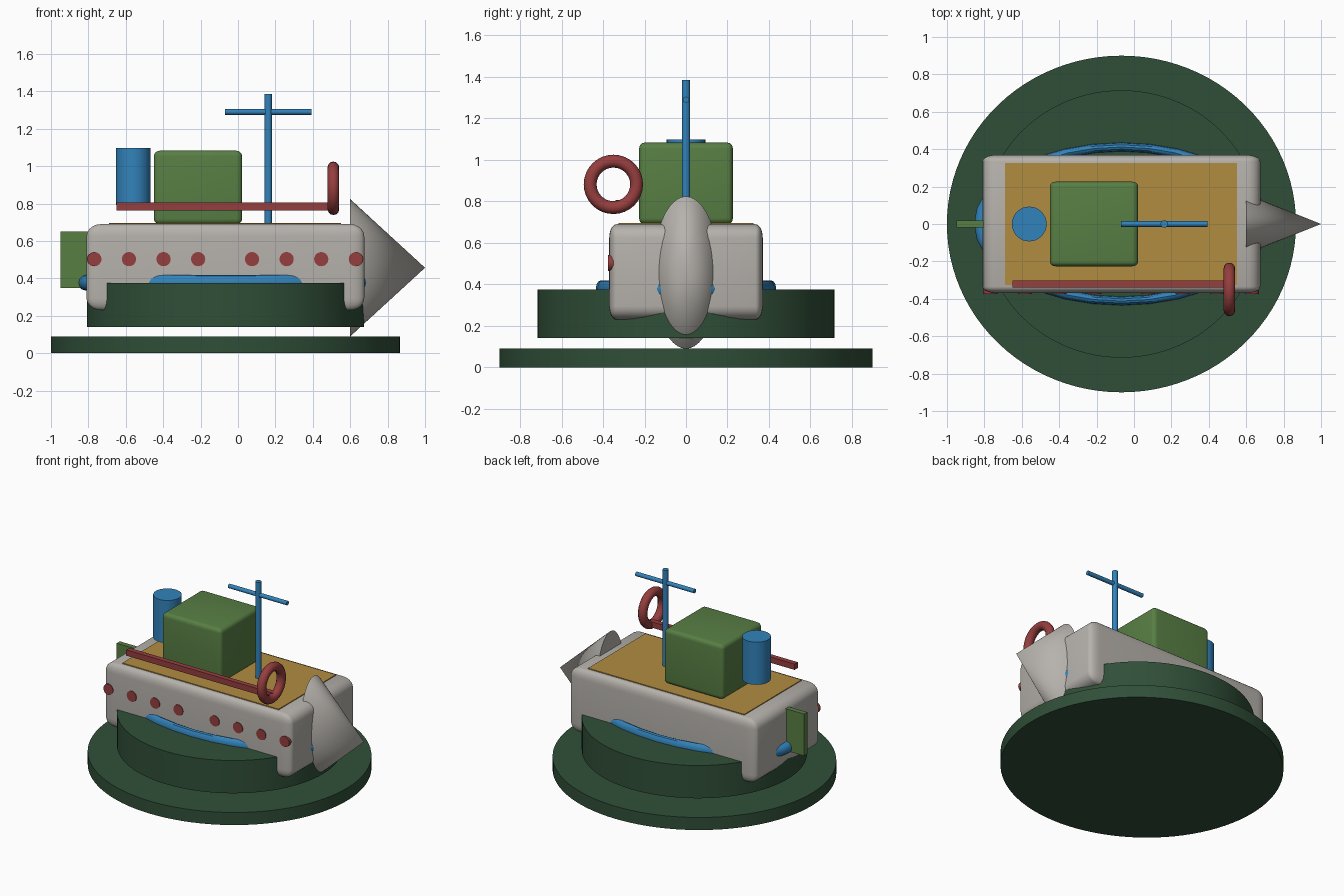
import bpy, bmesh, math
from mathutils import Matrix, Vector

if "Cube" in bpy.data.objects:
    bpy.data.objects.remove(bpy.data.objects["Cube"])


def mat(name, r, g, b):
    lin = [((c / 255 + 0.055) / 1.055) ** 2.4 for c in (r, g, b)]
    m = bpy.data.materials.new(name)
    m.diffuse_color = (*lin, 1)
    m.use_nodes = True
    m.node_tree.nodes["Principled BSDF"].inputs["Base Color"].default_value = m.diffuse_color
    return m


HULL = mat("warm_grey", 182, 178, 172)
DECK = mat("ochre", 176, 140, 64)
GREEN = mat("leaf_green", 88, 127, 68)
SEA = mat("dark_green", 48, 79, 56)
BLUE = mat("blue", 50, 131, 187)
RED = mat("red", 150, 62, 62)


def finish(bm, name, material, smooth=True):
    bmesh.ops.recalc_face_normals(bm, faces=bm.faces)
    me = bpy.data.meshes.new(name)
    bm.to_mesh(me)
    bm.free()
    ob = bpy.data.objects.new(name, me)
    bpy.context.collection.objects.link(ob)
    me.materials.append(material)
    if smooth:
        bpy.ops.object.select_all(action='DESELECT')
        ob.select_set(True)
        bpy.context.view_layer.objects.active = ob
        bpy.ops.object.shade_smooth_by_angle(angle=math.radians(35))
    return ob


def box(name, lo, hi, material, bevel=None):
    """Box between two corners; bevel gives the corner radius along each axis."""
    lo, hi = Vector(lo), Vector(hi)
    size = hi - lo
    bm = bmesh.new()
    bmesh.ops.create_cube(bm, size=1)
    s = Vector(bevel) if bevel else Vector((1, 1, 1))
    bmesh.ops.scale(bm, verts=bm.verts, vec=[size[i] / s[i] for i in range(3)])
    if bevel:
        bmesh.ops.bevel(bm, geom=bm.edges[:], offset=1, segments=5,
                        profile=0.5, affect='EDGES')
    bmesh.ops.scale(bm, verts=bm.verts, vec=s)
    bmesh.ops.translate(bm, verts=bm.verts, vec=(lo + hi) / 2)
    return finish(bm, name, material, bool(bevel))


def cone(name, centre, length, material, r1, r2=None, axis='Z', scale=(1, 1, 1), seg=32):
    """Cylinder or cone along an axis, stretched about its centre."""
    bm = bmesh.new()
    rot = {'Z': Matrix(), 'X': Matrix.Rotation(math.pi / 2, 4, 'Y'),
           'Y': Matrix.Rotation(math.pi / 2, 4, 'X')}[axis]
    bmesh.ops.create_cone(bm, cap_ends=True, segments=seg, radius1=r1,
                          radius2=r1 if r2 is None else r2, depth=length, matrix=rot)
    bmesh.ops.scale(bm, verts=bm.verts, vec=scale)
    bmesh.ops.translate(bm, verts=bm.verts, vec=centre)
    return finish(bm, name, material)


def ring(name, centre, major, minor, material, axis='Z', scale=(1, 1, 1), seg=32, sides=12):
    bm = bmesh.new()
    rows = []
    for i in range(seg):
        a = 2 * math.pi * i / seg
        row = []
        for j in range(sides):
            b = 2 * math.pi * j / sides
            r = major + minor * math.cos(b)
            row.append(bm.verts.new((r * math.cos(a), r * math.sin(a), minor * math.sin(b))))
        rows.append(row)
    for i in range(seg):
        n = rows[(i + 1) % seg]
        for j in range(sides):
            k = (j + 1) % sides
            bm.faces.new((rows[i][j], n[j], n[k], rows[i][k]))
    if axis == 'X':
        bmesh.ops.rotate(bm, verts=bm.verts, matrix=Matrix.Rotation(math.pi / 2, 3, 'Y'))
    bmesh.ops.scale(bm, verts=bm.verts, vec=scale)
    bmesh.ops.translate(bm, verts=bm.verts, vec=centre)
    return finish(bm, name, material)


CX = -0.067  # middle of the hull and stand

# Stand
cone("base_disc", (CX, 0, 0.045), 0.09, SEA, 0.9, scale=(1.037, 1, 1), seg=96)
cone("water_disc", (CX, 0, 0.258), 0.235, SEA, 0.715, scale=(1.037, 1, 1), seg=96)

# Hull, deck, bow and waterline ring
box("hull", (-0.81, -0.37, 0.23), (0.675, 0.37, 0.69), HULL, (0.075, 0.035, 0.065))
box("deck", (-0.69, -0.325, 0.67), (0.55, 0.325, 0.696), DECK)
cone("bow", (0.8, 0, 0.457), 0.4, HULL, 0.367, 0, axis='X', scale=(1, 0.436, 1), seg=48)
ring("waterline_ring", (CX, 0, 0.377), 0.746, 0.042, BLUE, scale=(1, 0.552, 1))
box("rudder", (-0.95, -0.018, 0.35), (-0.79, 0.018, 0.65), GREEN)

# Cabin, funnel and mast
box("cabin", (-0.45, -0.226, 0.69), (0.022, 0.226, 1.083), GREEN, (0.032, 0.025, 0.03))
cone("funnel", (-0.56, 0, 0.945), 0.305, BLUE, 0.093)
cone("mast", (0.162, 0, 1.03), 0.71, BLUE, 0.02, seg=16)
cone("mast_crossbar", (0.162, 0, 1.29), 0.464, BLUE, 0.015, axis='X', seg=16)

# Railing and life ring
box("side_rail", (-0.65, -0.339, 0.764), (0.51, -0.303, 0.806), RED)
ring("life_ring", (0.51, -0.35, 0.882), 0.112, 0.031, RED, axis='X')

# Portholes along the front side, in two groups of four
for start in (-0.768, 0.075):
    for i in range(4):
        cone("porthole", (start + i * 0.185, -0.355, 0.503), 0.04, RED, 0.038,
             axis='Y', seg=24)
